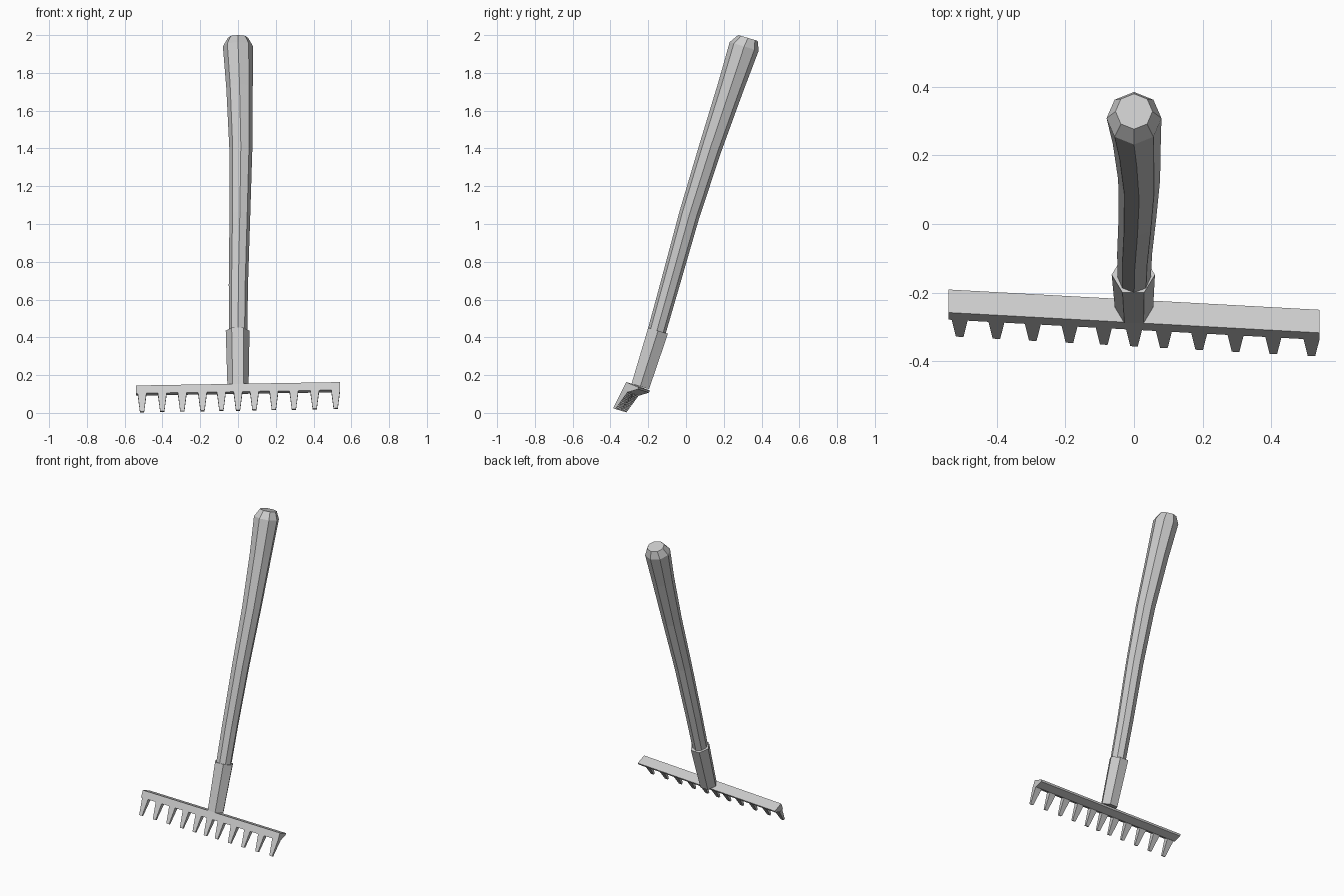
import bpy, bmesh
from math import cos, sin, pi
from mathutils import Vector

if "Cube" in bpy.data.objects:
    bpy.data.objects.remove(bpy.data.objects["Cube"])


def make(name, bm):
    bmesh.ops.recalc_face_normals(bm, faces=bm.faces[:])
    me = bpy.data.meshes.new(name)
    bm.to_mesh(me)
    bm.free()
    ob = bpy.data.objects.new(name, me)
    bpy.context.collection.objects.link(ob)
    return ob


def loft(bm, rings):
    rows = [[bm.verts.new(p) for p in r] for r in rings]
    n = len(rows[0])
    for a, b in zip(rows, rows[1:]):
        for i in range(n):
            j = (i + 1) % n
            bm.faces.new((a[i], a[j], b[j], b[i]))
    bm.faces.new(rows[0][::-1])
    bm.faces.new(rows[-1])


def ring(c, r, sides):
    # polygon perpendicular to the leaning shaft
    side, fwd = Vector((1, 0, 0)), Vector((0, 0.957, -0.29))
    return [Vector(c) + side * r * cos(2 * pi * i / sides) + fwd * r * sin(2 * pi * i / sides)
            for i in range(sides)]


# handle: slightly bowed octagonal shaft with chamfered end
bm = bmesh.new()
loft(bm, [ring(c, r, 8) for c, r in [
    ((0, -0.175, 0.36), 0.048), ((0.002, -0.085, 0.68), 0.051),
    ((0.010, 0.018, 1.05), 0.055), ((0.015, 0.128, 1.40), 0.061),
    ((0.008, 0.235, 1.72), 0.070), ((0, 0.308, 1.94), 0.080),
    ((0, 0.328, 1.985), 0.054)]])
make("handle", bm)

# socket: hexagonal sleeve
bm = bmesh.new()
loft(bm, [ring((-0.002, -0.148, 0.435), 0.063, 6), ring((0, -0.242, 0.14), 0.056, 6)])
make("socket", bm)

# rake head frame: along the bar, down the teeth, towards the back
left, right = Vector((-0.54, -0.258, 0.145)), Vector((0.54, -0.317, 0.163))
down, back = Vector((0, -0.069, -0.138)), Vector((0, 0.067, -0.027))


def at(x, d, b):
    return left.lerp(right, (x + 0.54) / 1.08) + down * d + back * b


# bar: wedge section, thick at the front
bm = bmesh.new()
loft(bm, [[at(x, d, b) for d, b in ((0, 0), (0.3, 0), (0.3, 0.45), (0.08, 1), (0, 1))]
          for x in (-0.54, 0.54)])
make("bar", bm)

# teeth: tapered prongs
bm = bmesh.new()
for x in (-0.508, -0.401, -0.295, -0.188, -0.088, 0, 0.087, 0.19, 0.296, 0.406, 0.517):
    loft(bm, [[at(x + s * w, d, b) for s, b in ((-1, 0), (1, 0), (1, depth), (-1, depth))]
              for d, w, depth in ((0.25, 0.024, 0.45), (1, 0.011, 0.18))])
make("teeth", bm)
